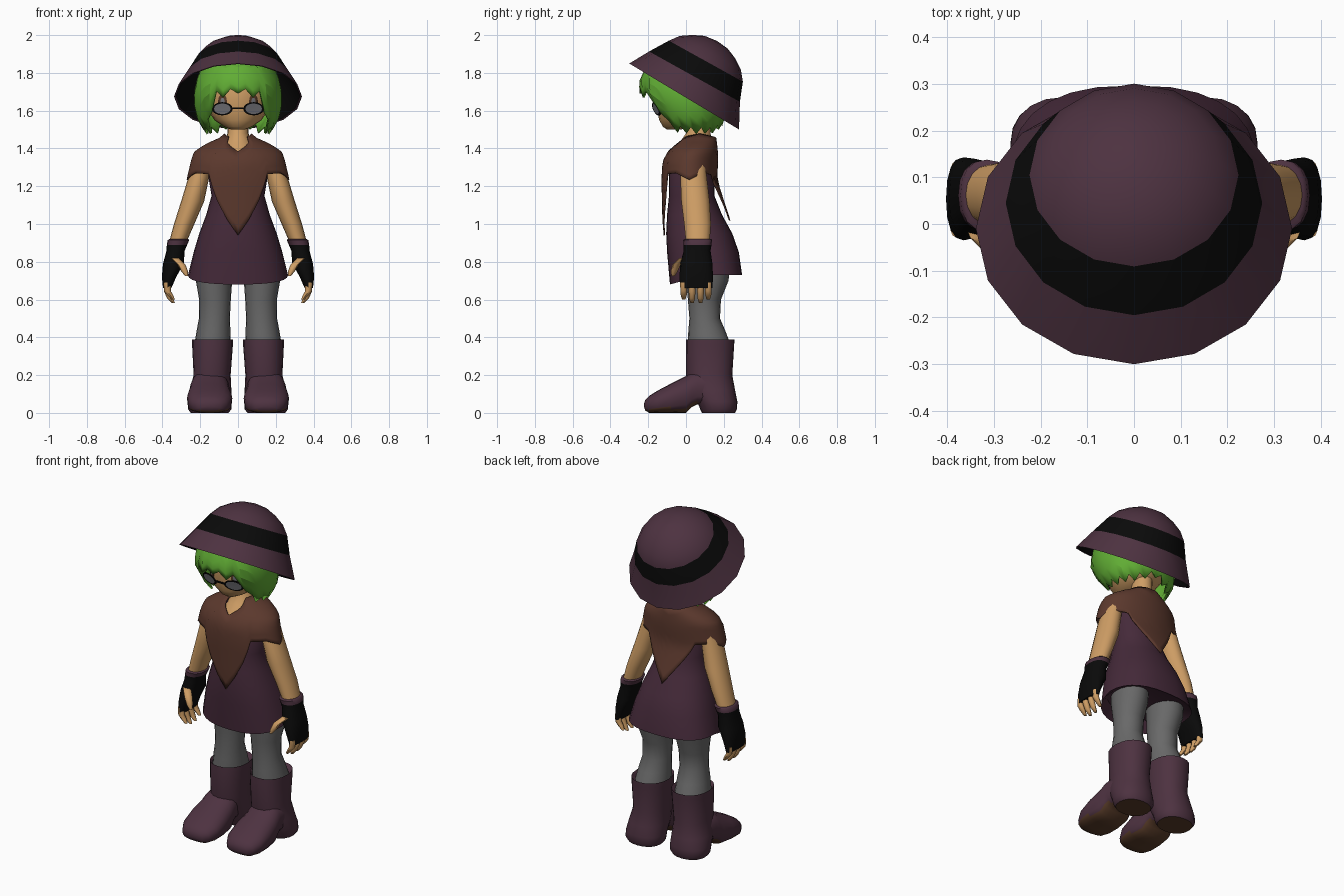
import bpy, bmesh, math
from math import sin, cos, radians, pi

if "Cube" in bpy.data.objects:
    bpy.data.objects.remove(bpy.data.objects["Cube"])


def material(name, r, g, b):
    m = bpy.data.materials.new(name)
    m.diffuse_color = (r, g, b, 1)
    m.use_nodes = True
    m.node_tree.nodes["Principled BSDF"].inputs["Base Color"].default_value = m.diffuse_color
    return m


PURPLE = material("plum", 0.075, 0.032, 0.052)
DRESS = material("dark plum", 0.060, 0.023, 0.042)
BLACK = material("black", 0.003, 0.003, 0.003)
SKIN = material("tan skin", 0.62, 0.34, 0.13)
GREEN = material("leaf green", 0.12, 0.42, 0.035)
BROWN = material("cape brown", 0.105, 0.040, 0.026)
GREY = material("legging grey", 0.14, 0.14, 0.14)
SOLE = material("sole brown", 0.10, 0.045, 0.022)
LENS = material("lens grey", 0.20, 0.20, 0.22)


def loft(name, rings, mats, mirror=False, caps=(True, True), solid=0, angle=50, rule=None):
    """Skin a list of equal rings; mats gives one material per band (last repeats)."""
    mesh = bpy.data.meshes.new(name)
    used = list(dict.fromkeys(mats))
    for m in used:
        mesh.materials.append(m)
    bm = bmesh.new()
    vs = [[bm.verts.new(p) for p in r] for r in rings]
    n = len(vs[0])
    for i in range(len(vs) - 1):
        mi = used.index(mats[min(i, len(mats) - 1)])
        for j in range(n):
            k = (j + 1) % n
            bm.faces.new((vs[i][j], vs[i][k], vs[i + 1][k], vs[i + 1][j])).material_index = mi
    if caps[0]:
        bm.faces.new(vs[0]).material_index = used.index(mats[0])
    if caps[1]:
        bm.faces.new(vs[-1]).material_index = used.index(mats[min(len(vs) - 2, len(mats) - 1)])
    bmesh.ops.recalc_face_normals(bm, faces=bm.faces)
    if rule:
        bm.normal_update()
        for f in bm.faces:
            rule(f)
    bm.to_mesh(mesh)
    bm.free()
    for p in mesh.polygons:
        p.use_smooth = True
    mesh.set_sharp_from_angle(angle=radians(angle))
    ob = bpy.data.objects.new(name, mesh)
    bpy.context.collection.objects.link(ob)
    if solid:
        mod = ob.modifiers.new("thickness", "SOLIDIFY")
        mod.thickness = solid
    if mirror:
        ob.modifiers.new("mirror", "MIRROR")
    return ob


def ring(z, rx, yf, yb, cx=0, n=20, p=1.0):
    """Horizontal oval from yf to yb; p below 1 makes it boxier."""
    pw = lambda v: math.copysign(abs(v) ** p, v)
    return [(cx + rx * pw(sin(a)), (yf + yb) / 2 - (yb - yf) / 2 * pw(cos(a)), z)
            for a in (2 * pi * i / n for i in range(n))]


def lerp(table, t):
    """Piecewise linear lookup in rows (key, values...), keys ascending."""
    if t <= table[0][0]:
        return table[0][1:]
    for a, b in zip(table, table[1:]):
        if t <= b[0]:
            f = (t - a[0]) / (b[0] - a[0])
            return [u + (v - u) * f for u, v in zip(a[1:], b[1:])]
    return table[-1][1:]


def drape(name, top, bottom, table, mat, n, rows, zig=0, **kw):
    """Shell around the body whose top and bottom edges vary with the angle from the front."""
    rings = []
    for r in range(rows + 1):
        row = []
        for j in range(n):
            a = 2 * pi * j / n
            d = math.degrees(min(a, 2 * pi - a))
            zt, zb = lerp(top, d)[0], lerp(bottom, d)[0] + (zig if j % 2 else 0)
            z = zt + (zb - zt) * r / rows
            rx, yf, yb = lerp(table, z)
            row.append((rx * sin(a), (yf + yb) / 2 - (yb - yf) / 2 * cos(a), z))
        rings.append(row)
    return loft(name, rings, [mat], **kw)


# Bucket hat: tilted rings (centre y, centre z, radius, tilt), outside then black lining
def hat_ring(cy, cz, r, t=29):
    t = radians(t)
    return [(r * sin(a), cy - r * cos(a) * cos(t), cz + r * cos(a) * sin(t))
            for a in (2 * pi * i / 16 for i in range(16))]


outer = [(.165, 1.968, .005), (.160, 1.962, .07), (.148, 1.938, .13), (.129, 1.906, .185), (.105, 1.862, .224),
         (.045, 1.780, .275), (-.01, 1.675, .339, 31)]
lining = [(-.01, 1.678, .328, 31), (.043, 1.775, .262), (.100, 1.855, .21), (.14, 1.92, .13), (.15, 1.945, .005)]
loft("bucket_hat", [hat_ring(*r) for r in outer + lining],
     [PURPLE] * 4 + [BLACK] + [PURPLE] * 2 + [BLACK], angle=35)

# Head and neck
HEAD = [(1.50, .035, -.10, -.03), (1.515, .075, -.122, .06), (1.55, .125, -.142, .13), (1.60, .158, -.152, .17),
        (1.66, .17, -.160, .19), (1.74, .165, -.155, .20), (1.82, .13, -.11, .19), (1.88, .06, -.04, .15)]
loft("head", [ring(*r) for r in HEAD], [SKIN])
loft("neck", [ring(1.56, .055, .01, .13), ring(1.48, .055, 0, .13), ring(1.43, .075, -.035, .14),
              ring(1.37, .11, -.085, .14)], [SKIN])

# Eyes: thin plates lying on the face
def face_y(x, z):
    rx, yf, yb = lerp(HEAD, z)
    return (yf + yb) / 2 - (yb - yf) / 2 * math.sqrt(max(0, 1 - (x / rx) ** 2))


def eye_ring(s, off):
    pts = [(.082 + .024 * s * sin(2 * pi * i / 12), 1.648 + .04 * s * cos(2 * pi * i / 12)) for i in range(12)]
    return [(x, face_y(x, z) - off, z) for x, z in pts]


loft("eye", [eye_ring(1, 0), eye_ring(1, .005), eye_ring(.5, .006), eye_ring(.05, .006)],
     [SOLE, SOLE, LENS], mirror=True)

# Round spectacles: tilted discs with a black rim, plus bridge and temples
def lens_ring(s, d):
    return [(.083 + .055 * s * sin(a), -.152 + .016 * s * sin(a) - .012 * s * cos(a) - d, 1.61 + .035 * s * cos(a))
            for a in (2 * pi * i / 16 for i in range(16))]


loft("spectacle_lens", [lens_ring(1, 0), lens_ring(1, .008), lens_ring(.8, .008), lens_ring(.05, .007)],
     [BLACK, BLACK, LENS], mirror=True)


def bar(name, a, b, r, mirror=False):
    c = [(r, r), (r, -r), (-r, -r), (-r, r)]
    along_x = abs(a[0] - b[0]) > abs(a[1] - b[1])
    loft(name, [[(p[0], p[1] + u, p[2] + v) if along_x else (p[0] + u, p[1], p[2] + v) for u, v in c]
                for p in (a, b)], [BLACK], mirror)


bar("spectacle_bridge", (-.03, -.17, 1.612), (.03, -.17, 1.612), .004)
bar("spectacle_temple", (.137, -.138, 1.62), (.17, .02, 1.65), .004, True)

# Hair: faceted bob with a jagged fringe
drape("hair", [(0, 1.90), (180, 1.92)],
      [(0, 1.69), (20, 1.67), (33, 1.67), (42, 1.56), (55, 1.485), (100, 1.475), (140, 1.48), (180, 1.52)],
      [(1.47, .165, -.11, .17), (1.55, .215, -.16, .205), (1.62, .233, -.20, .215), (1.67, .235, -.243, .22),
       (1.75, .226, -.25, .225), (1.85, .185, -.205, .22), (1.89, .10, -.13, .19), (1.92, .03, -.0, .15)],
      GREEN, 36, 6, zig=.035, caps=(True, False), solid=.012, angle=18)

# Dress, with the hem dipping at the front
rings = [ring(z, rx, yf, yb, n=28, p=p) for z, rx, yf, yb, p in [
    (1.42, .10, -.03, .13, 1), (1.30, .165, -.09, .15, 1), (1.15, .140, -.09, .15, 1), (1.05, .168, -.10, .19, .95),
    (.95, .205, -.105, .245, .9), (.85, .235, -.10, .28, .85), (.73, .265, -.085, .297, .8), (.75, .23, -.05, .26, .8)]]
rings[6] = [(x, y, z - .05 * max(0, (.1 - y) / .185)) for x, y, z in rings[6]]
loft("dress", rings, [DRESS])

# Pointed cape: V neck, short sleeves, long points front and back
drape("cape", [(0, 1.385), (35, 1.465), (90, 1.48), (180, 1.455)],
      [(0, .94), (12, 1.02), (25, 1.13), (36, 1.265), (60, 1.27), (90, 1.235), (120, 1.27), (144, 1.26),
       (158, 1.16), (180, 1.02)],
      [(.94, .27, -.118, .25), (1.02, .27, -.125, .235), (1.235, .272, -.13, .165), (1.33, .25, -.125, .17),
       (1.38, .235, -.10, .17), (1.42, .18, -.06, .165), (1.46, .09, -.02, .16), (1.49, .06, .02, .13)],
      BROWN, 60, 10, caps=(False, False), solid=.008)

# Arms, fingerless gloves and fingers
loft("arm", [ring(z, rx, yf, yb, cx, 16) for z, cx, rx, yf, yb in [
    (1.38, .175, .045, 0, .10), (1.25, .207, .055, -.03, .11), (1.12, .24, .061, -.025, .125),
    (1.0, .285, .054, -.01, .132), (.90, .32, .046, 0, .125)]], [SKIN], True)
loft("glove", [ring(z, rx, yf, yb, cx, 16, .85) for z, cx, rx, yf, yb in [
    (.92, .313, .05, -.008, .133), (.915, .315, .057, -.015, .138), (.89, .323, .054, -.012, .135),
    (.86, .33, .048, -.012, .13), (.79, .342, .055, -.03, .14), (.72, .365, .038, -.035, .143),
    (.66, .375, .022, -.03, .14)]], [PURPLE, PURPLE, BLACK], True)


def digit(name, path):
    loft(name, [ring(z, r, y - r, y + r, x, 8) for x, y, z, r in path], [SKIN], True)


for i, (y, tip) in enumerate([(-.012, .60), (.032, .582), (.077, .582), (.118, .60)]):
    digit("finger_%d" % (i + 1), [(.375, y, .69, .019), (.374, y, .645, .018), (.36, y, tip + .025, .016),
                                  (.343, y, tip, .009)])
digit("thumb", [(.335, -.015, .82, .022), (.30, -.05, .785, .022), (.283, -.062, .75, .018), (.272, -.068, .725, .009)])

# Legs in grey leggings
loft("leg", [ring(z, rx, yf, yb, cx) for z, cx, rx, yf, yb in [
    (.82, .125, .095, -.01, .24), (.70, .127, .096, .0, .225), (.60, .122, .084, .01, .185),
    (.50, .125, .082, .018, .18), (.43, .130, .09, .012, .21), (.35, .135, .098, .01, .24)]], [GREY], True)


# Boots: shaft with heel, then the foot lofted forward; undersides take the sole colour
def sole(f):
    if f.normal.z < -.6 and f.calc_center_median().z < .06:
        f.material_index = 1


def boot(name, rings):
    ob = loft(name, rings, [PURPLE], True)
    ob.data.materials.append(SOLE)
    for p in ob.data.polygons:
        if p.normal.z < -.6 and p.center.z < .06:
            p.material_index = 1


boot("boot_shaft", [ring(z, rx, yf, yb, cx, 20, .9) for z, cx, rx, yf, yb in [
    (.365, .135, .09, .02, .235), (.388, .135, .108, .0, .257), (.36, .135, .108, .0, .255), (.20, .137, .098, .0, .245),
    (.12, .145, .11, .02, .26), (.06, .15, .115, .06, .272), (.02, .15, .115, .075, .27), (0, .15, .10, .085, .26)]])


def foot_ring(y, lo, hi, rx, n=20):
    pw = lambda v, p: math.copysign(abs(v) ** p, v)
    return [(.15 + rx * pw(sin(a), .8), y, (lo + hi) / 2 + (hi - lo) / 2 * pw(cos(a), 1 if cos(a) > 0 else .5))
            for a in (2 * pi * i / n for i in range(n))]


boot("boot_foot", [foot_ring(*r) for r in [
    (.16, .05, .22, .09), (.06, .045, .225, .10), (.03, .03, .215, .105), (.0, .0, .195, .11), (-.08, 0, .155, .12),
    (-.15, 0, .118, .115), (-.195, 0, .09, .09), (-.215, .012, .07, .06), (-.222, .03, .05, .02)]])
